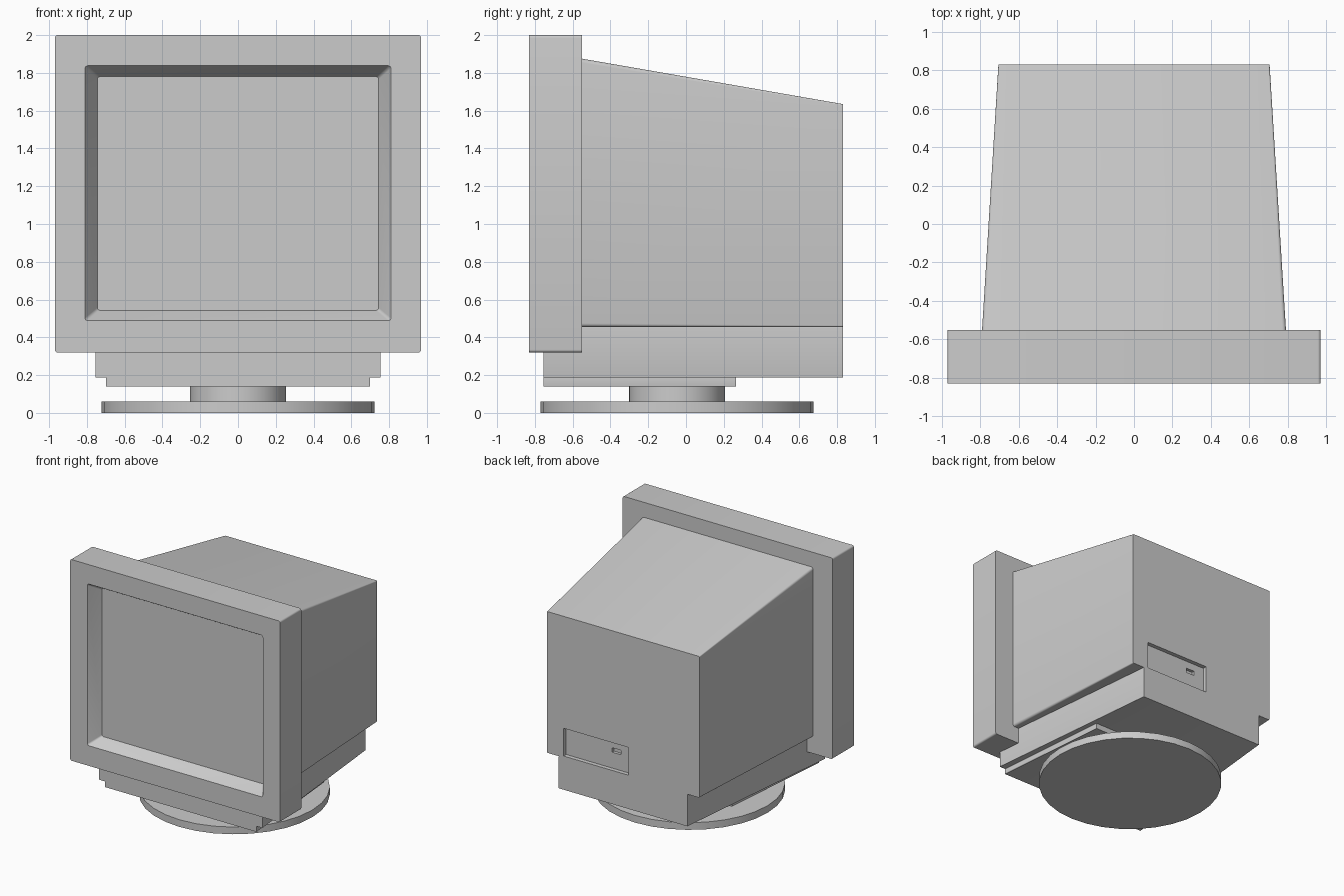
import bpy, bmesh, math

cube = bpy.data.objects.get("Cube")
if cube:
    bpy.data.objects.remove(cube, do_unlink=True)

plastic = bpy.data.materials.new("light_grey_plastic")
plastic.use_nodes = True
GREY = (0.6, 0.6, 0.6, 1)
plastic.diffuse_color = GREY
plastic.node_tree.nodes["Principled BSDF"].inputs["Base Color"].default_value = GREY


def finish(obj, name):
    obj.name = name
    obj.data.name = name
    obj.data.materials.clear()
    obj.data.materials.append(plastic)
    bpy.ops.object.select_all(action='DESELECT')
    obj.select_set(True)
    bpy.context.view_layer.objects.active = obj
    bpy.ops.object.shade_smooth_by_angle(angle=math.radians(32))
    return obj


def rounded_ring(bm, y, x0, x1, z0, z1, r, steps=4):
    """Loop of vertices around a rounded rectangle standing at depth y."""
    corners = [(x1 - r, z1 - r), (x0 + r, z1 - r), (x0 + r, z0 + r), (x1 - r, z0 + r)]
    ring = []
    for i, (cx, cz) in enumerate(corners):
        for s in range(steps + 1):
            a = math.pi / 2 * (i + s / steps)
            ring.append(bm.verts.new((cx + r * math.cos(a), y, cz + r * math.sin(a))))
    return ring


def loft(name, sections):
    """Skin a run of rounded rectangles (y, x0, x1, z0, z1, r) and cap both ends."""
    bm = bmesh.new()
    rings = [rounded_ring(bm, *s) for s in sections]
    for a, b in zip(rings, rings[1:]):
        n = len(a)
        for i in range(n):
            j = (i + 1) % n
            bm.faces.new((a[i], a[j], b[j], b[i]))
    bm.faces.new(rings[0])
    bm.faces.new(rings[-1])
    bmesh.ops.recalc_face_normals(bm, faces=bm.faces)
    mesh = bpy.data.meshes.new(name)
    bm.to_mesh(mesh)
    bm.free()
    obj = bpy.data.objects.new(name, mesh)
    bpy.context.collection.objects.link(obj)
    return finish(obj, name)


def disc(name, radius, z0, z1, sides):
    bpy.ops.mesh.primitive_cylinder_add(vertices=sides, radius=radius, depth=z1 - z0,
                                        location=(0, -0.048, (z0 + z1) / 2))
    return finish(bpy.context.object, name)


# Front frame with the sloped recess and flat screen
loft("screen_frame", [
    (-0.55, -0.97, 0.97, 0.32, 2.0, 0.015),
    (-0.83, -0.97, 0.97, 0.32, 2.0, 0.015),
    (-0.83, -0.81, 0.81, 0.488, 1.838, 0.015),
    (-0.73, -0.745, 0.745, 0.543, 1.78, 0.015),
])

# Tapered rear housing, with the connector panel and its socket sunk in the back
loft("rear_housing", [
    (-0.55, -0.79, 0.79, 0.455, 1.875, 0.02),
    (0.83, -0.705, 0.705, 0.455, 1.635, 0.008),
    (0.83, -0.05, 0.55, 0.468, 0.70, 0.003),
    (0.795, -0.05, 0.55, 0.468, 0.70, 0.003),
    (0.795, 0.045, 0.125, 0.60, 0.638, 0.003),
    (0.77, 0.045, 0.125, 0.60, 0.638, 0.003),
])

# Narrower tapered underside and the shallow step below it
loft("lower_housing", [
    (-0.755, -0.755, 0.755, 0.187, 0.455, 0.002),
    (0.83, -0.595, 0.595, 0.187, 0.455, 0.002),
])
loft("under_step", [
    (-0.755, -0.70, 0.70, 0.14, 0.19, 0.002),
    (0.265, -0.61, 0.61, 0.14, 0.19, 0.002),
])

# Swivel stand
disc("stand_neck", 0.255, 0.05, 0.15, 32)
disc("stand_base", 0.7225, 0.0, 0.06, 32)
